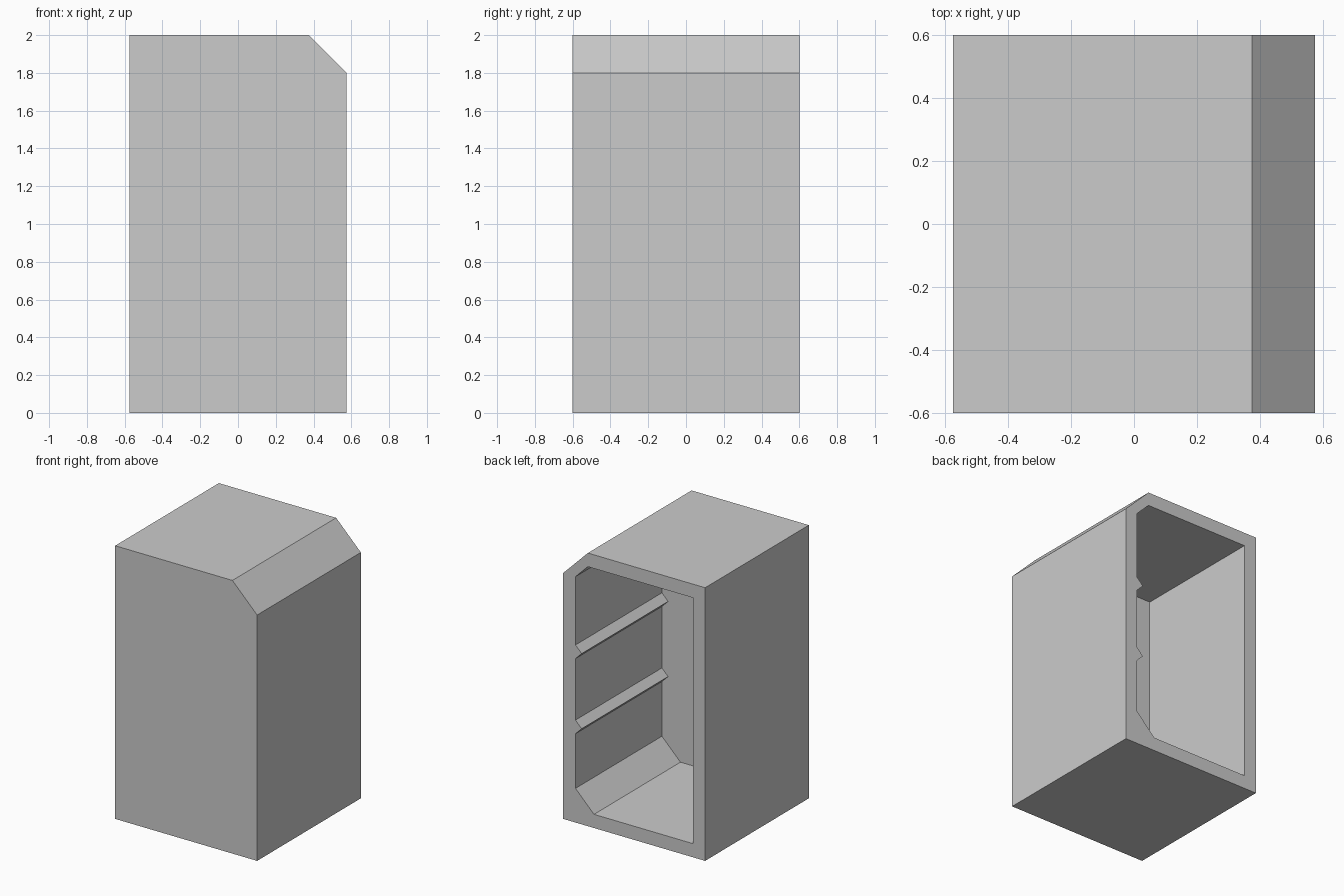
import bpy
import bmesh

cube = bpy.data.objects.get("Cube")
if cube:
    bpy.data.objects.remove(cube, do_unlink=True)

# Single plain colour
grey = bpy.data.materials.new("light_grey")
grey.use_nodes = True
colour = (0.6, 0.6, 0.6, 1.0)
grey.diffuse_color = colour
grey.node_tree.nodes["Principled BSDF"].inputs["Base Color"].default_value = colour

HALF_W, HALF_D, HEIGHT = 0.575, 0.6, 2.0
WALL, FRONT_WALL, BEVEL = 0.1, 0.2, 0.2

# Outer outline (x, z), with the top corner cut off on the +x side
outer = [
    (-HALF_W, 0), (HALF_W, 0), (HALF_W, HEIGHT - BEVEL),
    (HALF_W - BEVEL, HEIGHT), (-HALF_W, HEIGHT),
]

# Cavity outline: sloped floor corner, two shelf ridges, sloped top corner
inner_x = HALF_W - WALL
inner = [(-inner_x, WALL), (inner_x - 0.15, WALL), (inner_x, WALL + 0.15)]
for ridge_z in (0.7, 1.25):
    inner += [(inner_x, ridge_z - 0.05), (inner_x - 0.05, ridge_z),
              (inner_x, ridge_z + 0.05)]
inner += [(inner_x, HEIGHT - BEVEL), (HALF_W - BEVEL, HEIGHT - WALL),
          (-inner_x, HEIGHT - WALL)]


def ring(bm, outline, y):
    """Closed loop of vertices and edges in the plane at depth y."""
    verts = [bm.verts.new((x, y, z)) for x, z in outline]
    edges = [bm.edges.new((a, b)) for a, b in zip(verts, verts[1:] + verts[:1])]
    return verts, edges


def bridge(bm, a, b):
    for i in range(len(a)):
        j = (i + 1) % len(a)
        bm.faces.new((a[i], a[j], b[j], b[i]))


# Hollow casing: outer shell, cavity open at the back, rim joining them
bm = bmesh.new()
front, _ = ring(bm, outer, -HALF_D)
back, back_edges = ring(bm, outer, HALF_D)
mouth, mouth_edges = ring(bm, inner, HALF_D)
deep, _ = ring(bm, inner, -HALF_D + FRONT_WALL)
bm.faces.new(front)
bm.faces.new(deep)
bridge(bm, front, back)
bridge(bm, mouth, deep)
bmesh.ops.triangle_fill(bm, edges=back_edges + mouth_edges, use_beauty=True,
                        normal=(0, 1, 0))
bmesh.ops.recalc_face_normals(bm, faces=bm.faces)

mesh = bpy.data.meshes.new("casing")
bm.to_mesh(mesh)
bm.free()
mesh.materials.append(grey)
casing = bpy.data.objects.new("casing", mesh)
bpy.context.collection.objects.link(casing)
